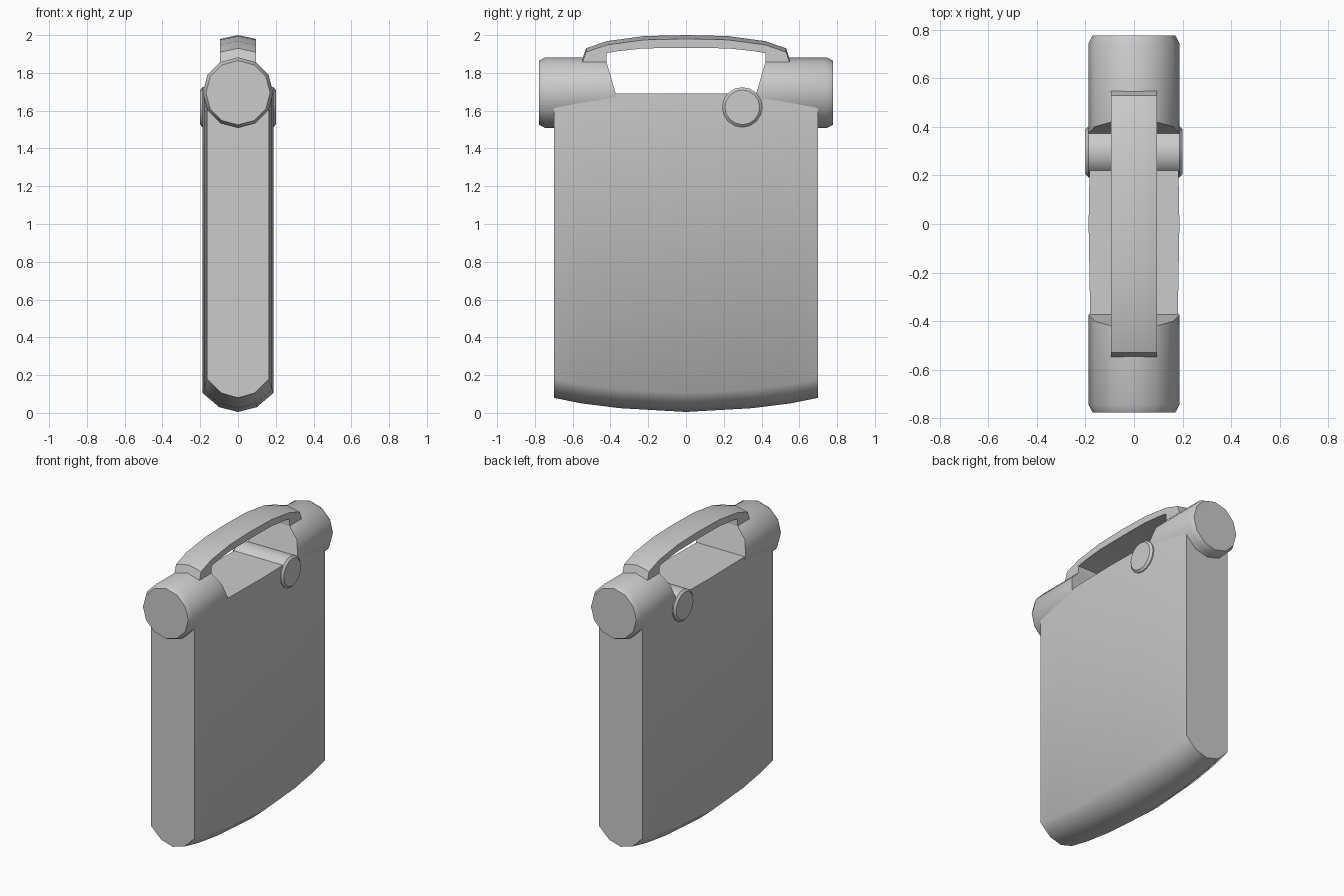
import bpy, bmesh, math
from mathutils import Matrix, Vector

if "Cube" in bpy.data.objects:
    bpy.data.objects.remove(bpy.data.objects["Cube"], do_unlink=True)

grey = bpy.data.materials.new("plain grey")
grey.use_nodes = True
colour = (0.6, 0.6, 0.6, 1)
grey.diffuse_color = colour
grey.node_tree.nodes["Principled BSDF"].inputs["Base Color"].default_value = colour


def finish(bm, name, angle=40):
    bmesh.ops.recalc_face_normals(bm, faces=bm.faces)
    mesh = bpy.data.meshes.new(name)
    bm.to_mesh(mesh)
    bm.free()
    mesh.materials.append(grey)
    ob = bpy.data.objects.new(name, mesh)
    bpy.context.collection.objects.link(ob)
    bpy.ops.object.select_all(action="DESELECT")
    ob.select_set(True)
    bpy.context.view_layer.objects.active = ob
    bpy.ops.object.shade_smooth_by_angle(angle=math.radians(angle))
    return ob


def loft(rings):
    """Join closed rings of points with quads and cap both ends."""
    bm = bmesh.new()
    loops = [[bm.verts.new(p) for p in ring] for ring in rings]
    n = len(loops[0])
    for a, b in zip(loops, loops[1:]):
        for i in range(n):
            j = (i + 1) % n
            bm.faces.new((a[i], a[j], b[j], b[i]))
    bm.faces.new(loops[0])
    bm.faces.new(loops[-1])
    return bm


def lathe_y(stations, sides, start):
    """Rings of (y, radius) around the y axis."""
    steps = [start + math.tau * i / sides for i in range(sides)]
    return loft([[(r * math.cos(a), y, r * math.sin(a)) for a in steps]
                 for y, r in stations])


# Body: slab with rounded bottom, bulging slightly towards the middle
TOP = 1.69
half = [(0.7, 0.165, 0.08), (0.55, 0.173, 0.05), (0.35, 0.181, 0.025), (0, 0.187, 0.005)]
stations = [(-y, w, z) for y, w, z in half] + half[-2::-1]
rings = []
for y, w, z in stations:
    right = [(w * 0.53, z + 0.025), (w, z + 0.1), (w, TOP)]
    left = [(-x, h) for x, h in reversed(right)]
    rings.append([(x, y, h) for x, h in [(0, z)] + right + left])
finish(loft(rings), "body", 50)

# Shoulder tubes: chamfered ends, inner ends cut on a slope
for name, side in (("front_tube", -1), ("back_tube", 1)):
    bm = lathe_y([(0.2, 0.187), (0.745, 0.187), (0.777, 0.17)], 12, 0)
    bmesh.ops.translate(bm, verts=bm.verts, vec=(0, 0, 1.695))
    cut = bmesh.ops.bisect_plane(
        bm, geom=bm.verts[:] + bm.edges[:] + bm.faces[:],
        plane_co=(0, 0.372, TOP), plane_no=Vector((0, -0.19, 0.055)),
        clear_outer=True)
    bmesh.ops.holes_fill(bm, edges=[e for e in bm.edges if e.is_boundary])
    bmesh.ops.scale(bm, vec=(1, side, 1), verts=bm.verts)
    finish(bm, name)

# Cross button: chamfered pin through the body
bm = lathe_y([(-0.2, 0.092), (-0.187, 0.106), (0.187, 0.106), (0.2, 0.092)], 16, 0)
bmesh.ops.rotate(bm, verts=bm.verts, matrix=Matrix.Rotation(math.pi / 2, 3, "Z"))
bmesh.ops.translate(bm, verts=bm.verts, vec=(0, 0.298, 1.618))
finish(bm, "button")

# Handle: arched strap with a slightly crowned top; (outer y, z, inner y, z)
arch = [(0.56, 1.84, 0.42, 1.84), (0.53, 1.93, 0.42, 1.905),
        (0.42, 1.968, 0.36, 1.915), (0.22, 1.995, 0.22, 1.93), (0, 2.0, 0, 1.932)]
arch = [(-a, b, -c, d) for a, b, c, d in arch] + arch[-2::-1]
W = 0.094
finish(loft([[(-W, yi, zi), (W, yi, zi), (W, yo, zo - 0.02), (0, yo, zo), (-W, yo, zo - 0.02)]
             for yo, zo, yi, zi in arch]), "handle", 45)
